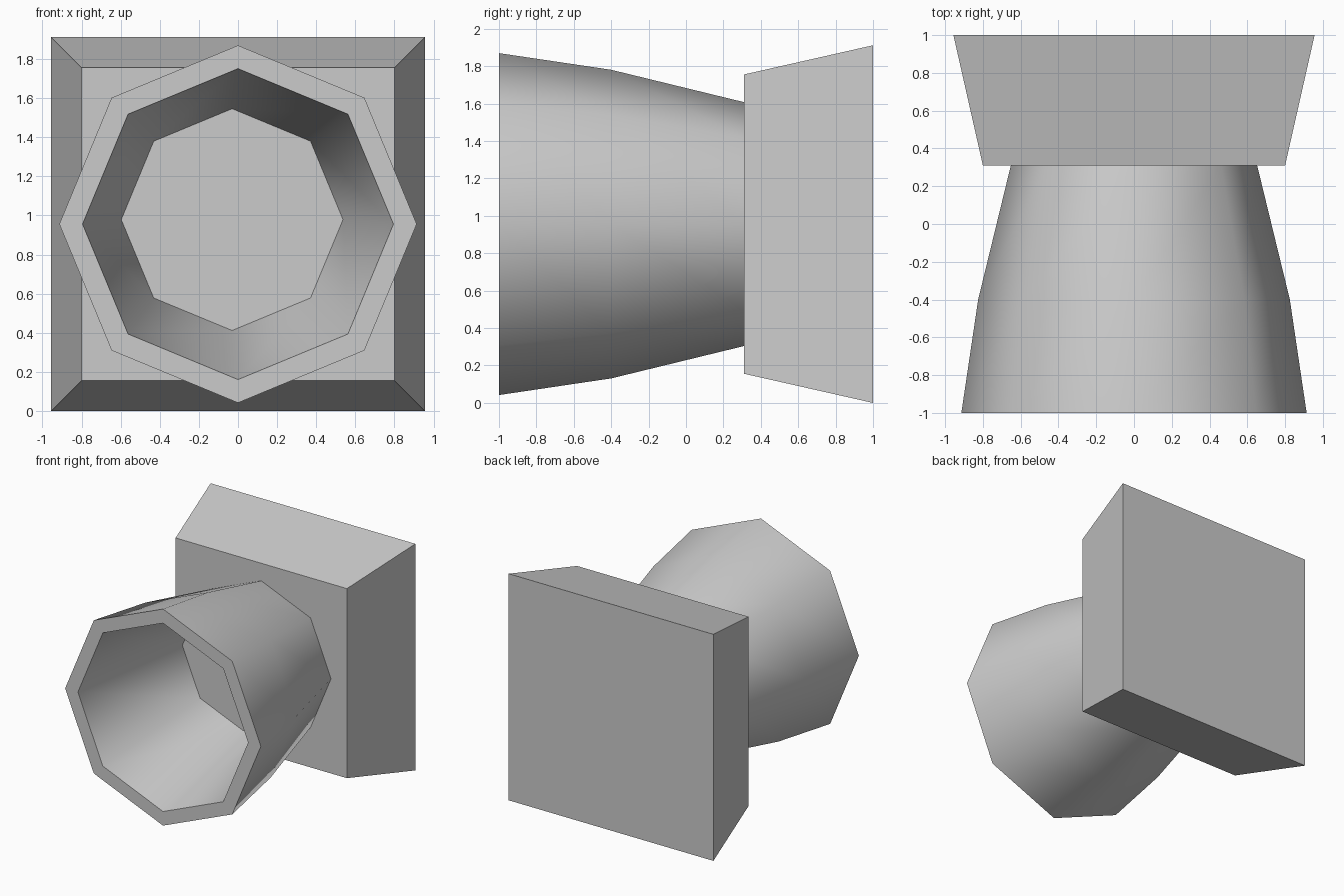
import bpy
import bmesh
import math

old = bpy.data.objects.get("Cube")
if old:
    bpy.data.objects.remove(old, do_unlink=True)

MID = 0.956  # height of the shared axis

grey = bpy.data.materials.new("plain_grey")
grey.use_nodes = True
grey.diffuse_color = (0.6, 0.6, 0.6, 1)
grey.node_tree.nodes["Principled BSDF"].inputs["Base Color"].default_value = grey.diffuse_color


def loft(name, sides, turn, sections, cap_start, cap_end):
    """Join rings along y; each section is (y, radius, x shift, z shift)."""
    bm = bmesh.new()
    rings = []
    for y, r, dx, dz in sections:
        angles = [turn + math.tau * k / sides for k in range(sides)]
        rings.append([bm.verts.new((dx + r * math.cos(a), y, MID + dz + r * math.sin(a)))
                      for a in angles])
    for a, b in zip(rings, rings[1:]):
        for k in range(sides):
            n = (k + 1) % sides
            bm.faces.new((a[k], a[n], b[n], b[k]))
    if cap_start:
        bm.faces.new(rings[0][::-1])
    if cap_end:
        bm.faces.new(rings[-1])
    bmesh.ops.recalc_face_normals(bm, faces=bm.faces)
    mesh = bpy.data.meshes.new(name)
    bm.to_mesh(mesh)
    bm.free()
    mesh.materials.append(grey)
    obj = bpy.data.objects.new(name, mesh)
    bpy.context.collection.objects.link(obj)
    bpy.ops.object.select_all(action='DESELECT')
    obj.select_set(True)
    bpy.context.view_layer.objects.active = obj
    bpy.ops.object.shade_smooth_by_angle(angle=math.radians(60))
    return obj


# Square base block, wider at the back
root2 = math.sqrt(2)
loft("base_block", 4, math.pi / 4,
     [(0.31, 0.8 * root2, 0, 0), (1, 0.956 * root2, 0, 0)], True, True)

# Octagonal barrel: outer wall, front rim, then the bore to its flat floor;
# its rear end is closed where it meets the block
loft("hollow_barrel", 8, 0,
     [(0.31, 0.652, 0, 0), (-0.4, 0.825, 0, 0), (-1, 0.914, 0, 0),
      (-1, 0.795, 0, 0), (0.11, 0.567, -0.03, 0.023)], True, True)
